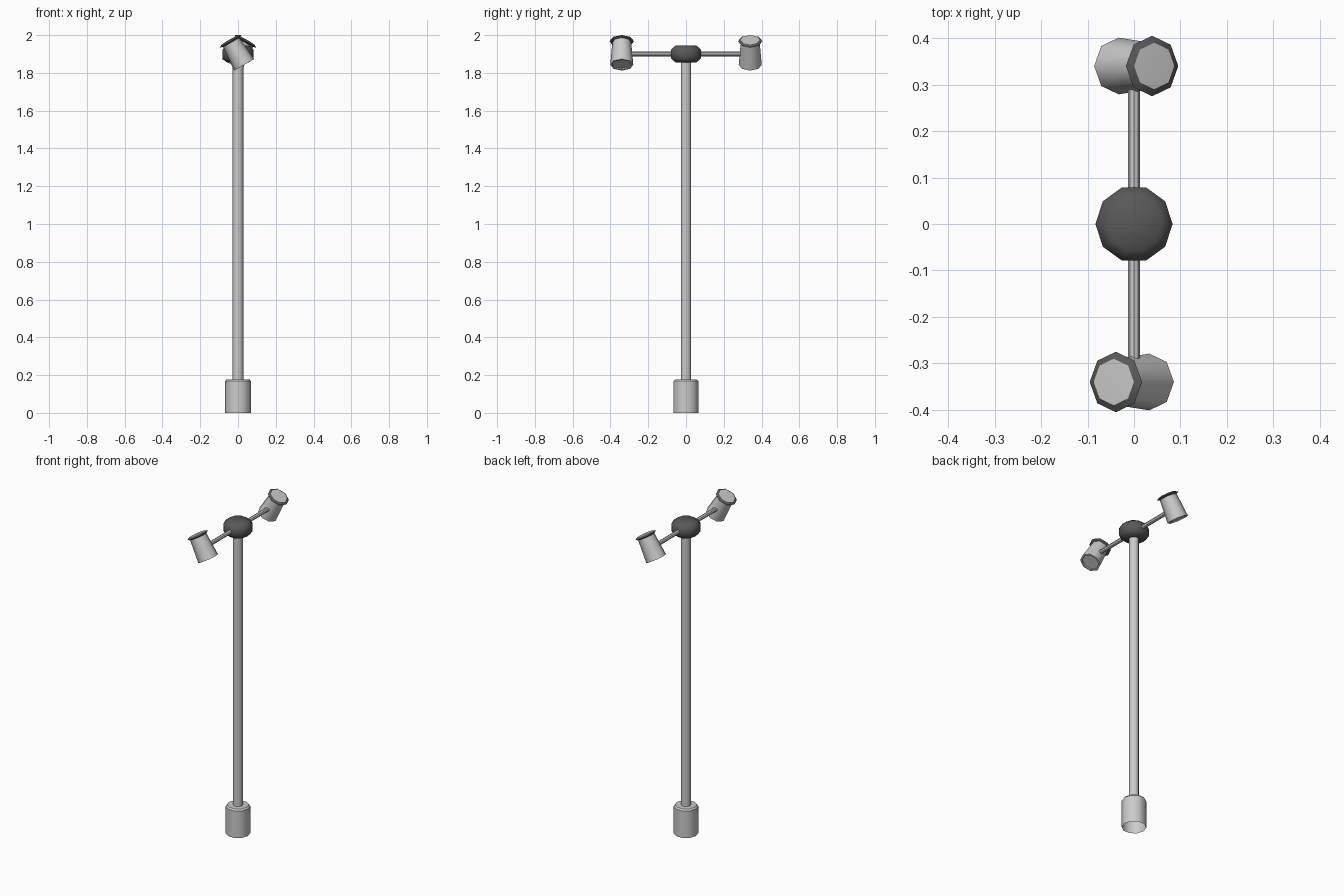
import bpy, bmesh
from math import pi, cos, sin, radians
from mathutils import Matrix

if "Cube" in bpy.data.objects:
    bpy.data.objects.remove(bpy.data.objects["Cube"])

dark = bpy.data.materials.new("dark_grey")
dark.diffuse_color = (0.1, 0.1, 0.1, 1)
dark.use_nodes = True
dark.node_tree.nodes["Principled BSDF"].inputs["Base Color"].default_value = dark.diffuse_color


def lathe(name, profile, sides, matrix=Matrix(), mat=None, angle=40):
    """Revolve (radius, z) points round z; radius 0 closes to a point."""
    bm = bmesh.new()
    rings = []
    for r, z in profile:
        n = sides if r > 0 else 1
        rings.append([bm.verts.new((r * cos(2 * pi * i / sides),
                                    r * sin(2 * pi * i / sides), z)) for i in range(n)])
    for a, b in zip(rings, rings[1:]):
        for i in range(sides):
            j = (i + 1) % sides
            quad = [a[i % len(a)], a[j % len(a)], b[j % len(b)], b[i % len(b)]]
            bm.faces.new(list(dict.fromkeys(quad)))
    bmesh.ops.transform(bm, matrix=matrix, verts=bm.verts)
    bmesh.ops.recalc_face_normals(bm, faces=bm.faces)
    me = bpy.data.meshes.new(name)
    bm.to_mesh(me)
    bm.free()
    ob = bpy.data.objects.new(name, me)
    bpy.context.collection.objects.link(ob)
    if mat:
        me.materials.append(mat)
    bpy.ops.object.select_all(action='DESELECT')
    bpy.context.view_layer.objects.active = ob
    ob.select_set(True)
    bpy.ops.object.shade_smooth_by_angle(angle=radians(angle))
    return ob


ARM_Z = 1.9

# Base sleeve, open underneath, and the pole
lathe("base_sleeve", [(0.069, 0), (0.069, 0.168), (0.061, 0.177), (0, 0.177)], 10)
lathe("pole", [(0.028, 0.17), (0.028, 1.88)], 10)

# Flattened hub on top of the pole
lathe("hub", [(0, 0.046), (0.058, 0.045), (0.083, 0.023), (0.083, -0.023),
              (0.058, -0.045), (0, -0.046)], 10,
      Matrix.Translation((0, 0, ARM_Z)), dark, 80)

# Cross arm running front to back
lathe("cross_arm", [(0.0125, -0.30), (0.0125, 0.30)], 8,
      Matrix.Translation((0, 0, ARM_Z)) @ Matrix.Rotation(pi / 2, 4, 'X'))

# Two tilted lamps, the second turned half a circle about the pole
for side, turn in (("back", 0), ("front", pi)):
    m = (Matrix.Rotation(turn, 4, 'Z') @ Matrix.Translation((0, 0.34, ARM_Z))
         @ Matrix.Rotation(radians(30), 4, 'Y'))
    lathe(side + "_lamp_body", [(0.050, 0.072), (0.061, -0.066), (0.052, -0.066),
                                (0.050, -0.060), (0, -0.060)], 8, m, None, 50)
    lathe(side + "_lamp_rim", [(0.048, 0.070), (0.065, 0.078), (0.050, 0.087)],
          8, m, dark, 50)
    lathe(side + "_lamp_cap", [(0.050, 0.087), (0, 0.089)], 8, m)
